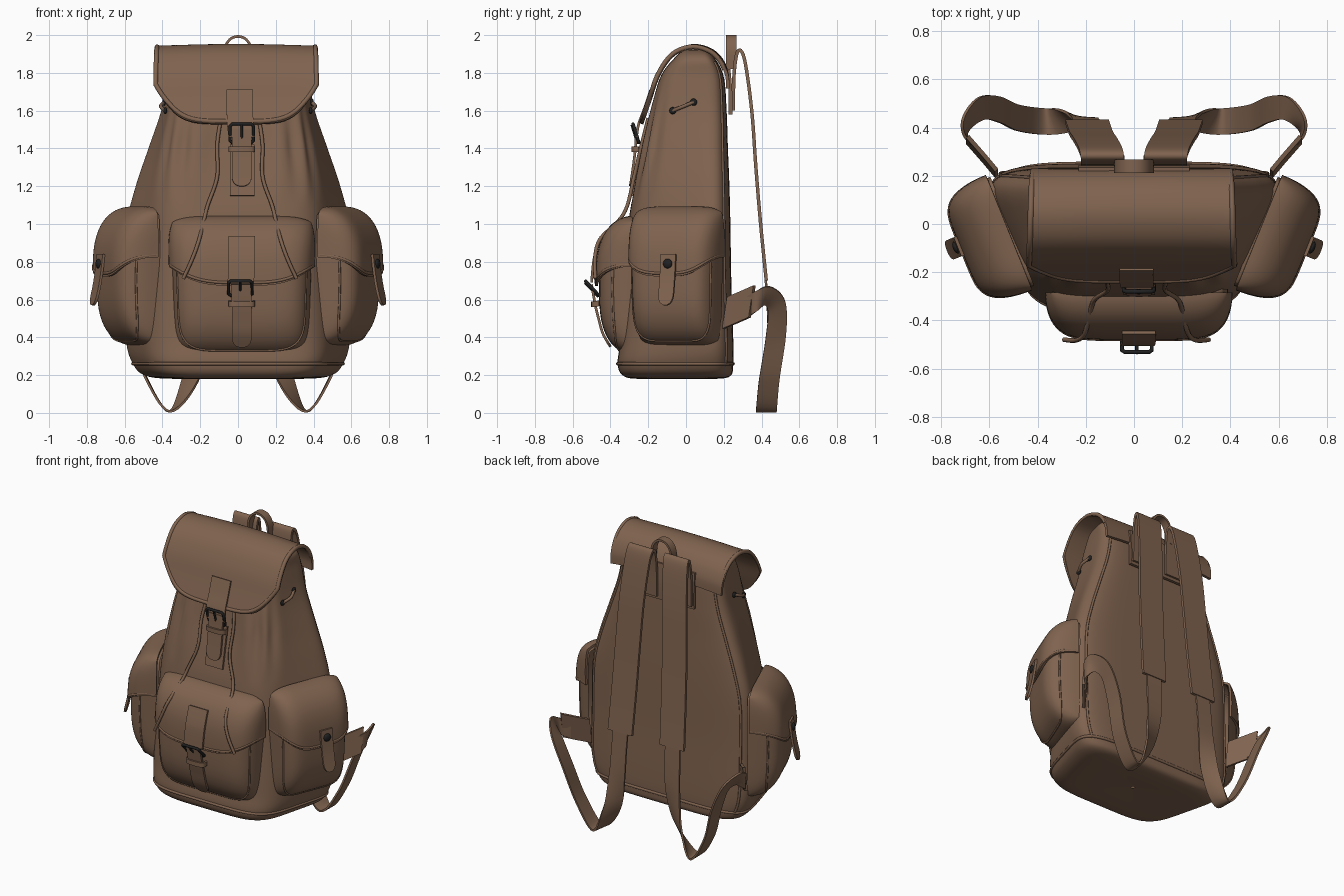
import bpy, bmesh, math
from mathutils import Vector, Matrix

if "Cube" in bpy.data.objects:
    bpy.data.objects.remove(bpy.data.objects["Cube"])


def material(name, rgb):
    m = bpy.data.materials.new(name)
    m.diffuse_color = (*rgb, 1)
    m.use_nodes = True
    m.node_tree.nodes["Principled BSDF"].inputs["Base Color"].default_value = m.diffuse_color
    return m


LEATHER = material("brown leather", (0.215, 0.125, 0.078))
METAL = material("black metal", (0.015, 0.015, 0.015))


def spline(pts, t):
    """Catmull-Rom point at t in 0..1 through tuples of any length."""
    n = len(pts) - 1
    i = min(int(t * n), n - 1)
    f = t * n - i
    a, b, c, d = (pts[max(0, min(n, i + k))] for k in (-1, 0, 1, 2))
    return [0.5 * (2 * q + (r - p) * f + (2 * p - 5 * q + 4 * r - s) * f * f
                   + (3 * q - p - 3 * r + s) * f ** 3) for p, q, r, s in zip(a, b, c, d)]


def link(name, data, mat):
    ob = bpy.data.objects.new(name, data)
    bpy.context.collection.objects.link(ob)
    data.materials.append(mat)
    return ob


def grid(name, f, nu, nv, mat=LEATHER, thick=0):
    """Surface f(u, v) over the unit square, optionally thickened."""
    bm = bmesh.new()
    rows = [[bm.verts.new(f(i / nu, j / nv)) for i in range(nu + 1)] for j in range(nv + 1)]
    for a, b in zip(rows, rows[1:]):
        for i in range(nu):
            bm.faces.new((a[i], a[i + 1], b[i + 1], b[i]))
    bmesh.ops.remove_doubles(bm, verts=bm.verts, dist=1e-4)
    bmesh.ops.recalc_face_normals(bm, faces=bm.faces)
    me = bpy.data.meshes.new(name)
    bm.to_mesh(me)
    bm.free()
    ob = link(name, me, mat)
    if thick:
        mod = ob.modifiers.new("thickness", 'SOLIDIFY')
        mod.thickness, mod.offset = thick, 0
        new = bpy.data.meshes.new_from_object(ob.evaluated_get(bpy.context.evaluated_depsgraph_get()))
        ob.modifiers.clear()
        ob.data = new
    ob.data.shade_smooth()
    ob.data.set_sharp_from_angle(angle=math.radians(40))
    return ob


def ribbon(name, pts, width, direction=(1, 0, 0), thick=0.014, tip=False, n=24):
    """Flat strap along pts; a point may carry its own width direction."""
    pts = [tuple(p) + tuple(direction) if len(p) == 3 else p for p in pts]

    def f(u, v):
        q = spline(pts, v)
        k = math.sqrt(max(0.06, 1 - ((v - 0.8) / 0.2) ** 2)) if tip and v > 0.8 else 1
        return Vector(q[:3]) + Vector(q[3:]).normalized() * width * k * (u - 0.5)
    return grid(name, f, 4, n, LEATHER, thick)


def tube(name, pts, r, mat=LEATHER, closed=False, smooth=0):
    if smooth:
        pts = [spline(pts, i / smooth) for i in range(smooth + 1)]
    cu = bpy.data.curves.new(name, 'CURVE')
    cu.dimensions, cu.bevel_depth, cu.bevel_resolution = '3D', r, 2
    cu.use_fill_caps = True
    sp = cu.splines.new('POLY')
    sp.points.add(len(pts) - 1)
    for p, q in zip(sp.points, pts):
        p.co = (*q, 1)
    sp.use_cyclic_u = closed
    return link(name, cu, mat)


def stud(name, loc, r, axis):
    bm = bmesh.new()
    bmesh.ops.create_uvsphere(bm, u_segments=16, v_segments=8, radius=r)
    rot = Vector(axis).to_track_quat('Z', 'Y').to_matrix().to_4x4()
    bm.transform(Matrix.Translation(loc) @ rot @ Matrix.Diagonal((1, 1, 0.5, 1)))
    me = bpy.data.meshes.new(name)
    bm.to_mesh(me)
    bm.free()
    me.shade_smooth()
    link(name, me, METAL)


# Main bag: rounded trapezoid sections (z, back half width, front half width, front y, back y)
SECTIONS = [(.185, .01, .01, -.02, 0), (.18, .34, .24, -.24, .15), (.195, .52, .38, -.33, .235),
            (.26, .60, .43, -.362, .25), (.4, .645, .44, -.345, .25), (.7, .65, .42, -.325, .24),
            (1, .645, .40, -.305, .235), (1.2, .59, .39, -.272, .23), (1.4, .51, .37, -.228, .222),
            (1.6, .43, .345, -.187, .215), (1.78, .39, .33, -.135, .2), (1.88, .37, .32, -.06, .15),
            (1.92, .25, .22, -.01, .1), (1.92, .01, .01, .04, .05)]


def body(u, v, grow=1.0):
    z, wb, wf, yf, yb = spline(SECTIONS, v)
    a = u * math.tau
    c, s = (math.copysign(abs(q) ** 0.4, q) for q in (math.cos(a), math.sin(a)))
    fold = max(0, 1 - abs(z - 1.42) / 0.32) * max(0, -s) * 0.026 * math.cos(11 * a + 1.5)
    y = (yb + yf) / 2 + s * (yb - yf) / 2 * (grow + fold * 2)
    return Vector((c * (wf + (wb - wf) * (s + 1) / 2) * (grow + fold), y, z))


grid("bag_body", body, 96, 80)
tube("base_piping", [body(i / 96, 3 / 13) for i in range(96)], 0.009, closed=True)
for s in (-1, 1):
    ang = 0.125 if s > 0 else 0.375
    tube("back_seam", [body(ang, t / 40, 1.0) for t in range(9, 34)], 0.008)


# Pockets: puffy shell with a flap that follows the same shape
def pocket(name, base, right, out, w, h, d):
    base, right, out = Vector(base), Vector(right), Vector(out)

    def shell(u, v, k=1.0, lift=0.0):
        e = max(0, 1 - abs(u) ** 6) ** 0.45 * max(0, 1 - abs(v) ** 3) ** 0.5
        x, z = u * w * k * (1 - .07 * v ** 6 + .03 * v), v * h * k * (1 - .08 * u ** 6)
        return base + right * x + Vector((0, 0, z)) + out * (d * e + lift)

    def ease(t):
        return math.sin((t - 0.5) * math.pi)

    def flap(u, v):
        uu = ease(u)
        low = 0.02 + 0.3 * abs(uu) ** 3.5
        return shell(uu, low + (1 - low) * math.sin(v * math.pi / 2), 1.03, 0.014)
    grid(name, lambda u, v: shell(ease(u), ease(v)), 32, 32)
    grid(name + "_flap", flap, 32, 20, LEATHER, 0.014)
    tube(name + "_flap_piping", [flap(i / 40, 0.03) + out * .004 for i in range(41)], 0.008)
    tube(name + "_seam", [shell(.93 * math.copysign(abs(math.cos(a)) ** .3, math.cos(a)),
                                .93 * math.copysign(abs(math.sin(a)) ** .3, math.sin(a)))
                          for a in (i * math.tau / 64 for i in range(64))], 0.006, closed=True)


pocket("front_pocket", (.02, -.27, .665), (1, 0, 0), (0, -1, 0), .365, .36, .19)
ca, sa = math.cos(math.radians(22)), math.sin(math.radians(22))
for s in (-1, 1):
    out, along = Vector((s * ca, -sa, 0)), Vector((s * sa, ca, 0))
    pocket("side_pocket", (s * .505, -.03, .715), along, out, .24, .36, .205)
    c = Vector((s * .505, -.03, 0)) + out * .2
    # Closing tab and stud of the side pocket
    ribbon("side_pocket_tab", [c + along * .025 + out * o + Vector((0, 0, z)) for o, z in
                               ((.028, .84), (.036, .77), (.05, .68), (.075, .57))], .085, along, tip=True)
    stud("side_pocket_stud", c + along * .025 + out * .042 + Vector((0, 0, .79)), .026, out)
    # Drawstring eyelets on the neck of the bag
    ends = [Vector((s * x, y, z)) for x, y, z in ((.385, -.07, 1.6), (.392, .04, 1.645))]
    tube("side_cord", [ends[0], (ends[0] + ends[1]) / 2 + Vector((s * .02, 0, 0)), ends[1]], .01, smooth=8)
    for e in ends:
        stud("eyelet", e, .019, (s, 0, 0))
    # Drawstring ends hanging in front
    tube("drawstring", [(s * x + .01, y, z) for x, y, z in
                        ((.1, -.2, 1.56), (.12, -.235, 1.42), (.12, -.275, 1.25), (.17, -.31, 1.1),
                         (.19, -.355, 1.02), (.215, -.455, .92), (.25, -.482, .82), (.3, -.48, .71))],
         .01, smooth=40)

# Top flap: sheet rolled over the mouth with rounded front corners
FLAP = [(.222, 1.74), (.215, 1.81), (.18, 1.88), (.12, 1.927), (.03, 1.943), (-.07, 1.90),
        (-.145, 1.79), (-.19, 1.66), (-.235, 1.53)]


def top_flap(u, v):
    k = 2 * u - 1
    y, z = spline(FLAP, v * (1 - .2 * abs(k) ** 4))
    return Vector((k * (.435 - .02 * (1 - v)) - .01, y, z - .022 * k * k * (1 - v)))


grid("top_flap", top_flap, 40, 40, LEATHER, 0.018)
edge = [(0.01, t / 30) for t in range(6, 30)] + [(.01 + .98 * i / 40, .985) for i in range(41)] \
    + [(.99, t / 30) for t in range(29, 5, -1)]
tube("top_flap_piping", [top_flap(*e) + Vector((0, -.003, .003)) for e in edge], 0.013)


# Buckles: closed frame with a prong
def buckle(loc, tilt):
    m = Matrix.Translation(loc) @ Matrix.Rotation(tilt, 4, 'X')
    corners = [(-.062, -.04), (-.05, -.052), (.05, -.052), (.062, -.04),
               (.062, .04), (.05, .052), (-.05, .052), (-.062, .04)]
    tube("buckle_frame", [m @ Vector((x, 0, z)) for x, z in corners], .009, METAL, True)
    tube("buckle_prong", [m @ Vector((0, -.008, z)) for z in (-.055, .05)], .007, METAL)


# Upper closing straps
ribbon("flap_tab", [(.01, -.187, 1.71), (.01, -.217, 1.62), (.012, -.25, 1.53), (.02, -.262, 1.46)], .14)
ribbon("upper_strap_patch", [(.022, -.235, 1.42), (.022, -.262, 1.28), (.022, -.288, 1.15)], .13)
ribbon("upper_strap", [(.02, -.262, 1.5), (.02, -.268, 1.4), (.02, -.28, 1.3), (.02, -.295, 1.2)], .105, tip=True)
ribbon("upper_keeper", [(-.045, -.25, 1.395), (-.03, -.28, 1.395), (.07, -.28, 1.395), (.085, -.25, 1.395)],
       .03, (0, 0, 1), .012)
buckle((.02, -.265, 1.48), .3)

# Lower closing straps
ribbon("pocket_tab", [(.02, -.45, .935), (.02, -.486, .82), (.015, -.5, .69)], .14)
ribbon("lower_strap", [(.015, -.5, .68), (.02, -.48, .57), (.02, -.463, .5), (.02, -.44, .42),
                       (.02, -.4, .35)], .105, tip=True)
ribbon("lower_keeper", [(-.045, -.46, .58), (-.03, -.492, .575), (.07, -.492, .575), (.085, -.46, .58)],
       .03, (0, 0, 1), .012)
buckle((.012, -.496, .66), .75)

# Carry handle and strap anchor patch on the back
ribbon("carry_handle", [(-.075, .24, 1.82), (-.072, .24, 1.92), (-.045, .24, 1.975), (0, .24, 1.993),
                        (.045, .24, 1.975), (.072, .24, 1.92), (.075, .24, 1.82)], .055, (0, 1, 0))
ribbon("anchor_patch", [(0, .225, 1.82), (0, .235, 1.7), (0, .235, 1.58)], .46, thick=.02)

# Shoulder straps, mirrored: wide pad, narrow twisted loop and lower tab
for s in (-1, 1):
    def side(pts):
        return [(s * p[0], *p[1:3], *((s * p[3], *p[4:]) if len(p) > 3 else ())) for p in pts]
    ribbon("shoulder_pad", side([(.13, .25, 1.6), (.13, .255, 1.8), (.13, .275, 1.915), (.14, .31, 1.87),
                                 (.16, .348, 1.6), (.175, .37, 1.3), (.185, .395, 1), (.195, .425, .7)]),
           .18, thick=.018, n=60)
    ribbon("shoulder_strap", side([
        (.19, .41, .85, 1, 0, 0), (.2, .43, .6, 1, 0, 0), (.21, .44, .4, 1, .1, 0),
        (.25, .435, .18, .8, .6, 0), (.36, .425, .008, .1, 1, 0), (.48, .44, .17, 0, 1, .1),
        (.56, .475, .4, 0, 1, .2), (.63, .48, .56, .2, .8, .5), (.685, .43, .62, .4, .3, .9),
        (.7, .37, .59, .1, 0, 1), (.65, .31, .55, 0, 0, 1)]), .11, thick=.012, n=90)
    ribbon("strap_tab", side([(.57, .21, .53), (.62, .27, .555), (.69, .35, .59)]), .17, (0, .15, 1), .018)
